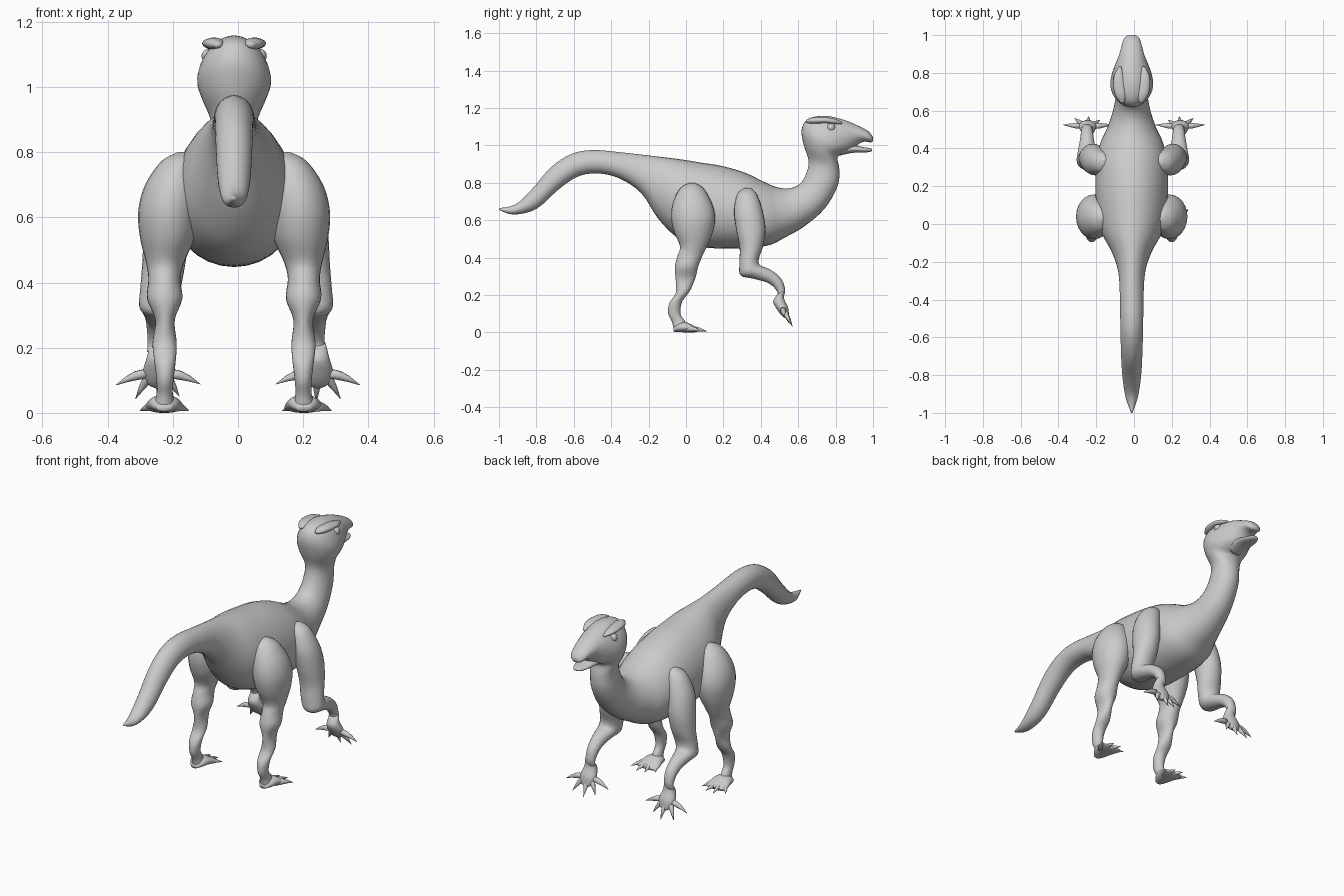
import bpy, bmesh, math
from mathutils import Vector

CX = -0.012  # the animal sits slightly left of the centre line


def finish(name, bm):
    bmesh.ops.recalc_face_normals(bm, faces=bm.faces)
    me = bpy.data.meshes.new(name)
    bm.to_mesh(me)
    bm.free()
    for p in me.polygons:
        p.use_smooth = True
    ob = bpy.data.objects.new(name, me)
    bpy.context.collection.objects.link(ob)
    return ob


def spline(a, b, c, d, t):
    return [0.5 * (2 * q + (r - p) * t + (2 * p - 5 * q + 4 * r - s) * t * t
                   + (3 * q - p - 3 * r + s) * t ** 3) for p, q, r, s in zip(a, b, c, d)]


def loft(name, secs, side=1, dx=CX, n=24, steps=4, egg=0.0):
    """Skin of oval sections: (y1, z1, y2, z2, half width, x centre)."""
    secs = [tuple(s) + (0,) * (6 - len(s)) for s in secs]
    pts = [secs[0]] + secs + [secs[-1]]
    rows = []
    for i in range(len(secs) - 1):
        rows += [spline(*pts[i:i + 4], k / steps) for k in range(steps)]
    rows.append(secs[-1])
    bm = bmesh.new()
    rings = []
    for y1, z1, y2, z2, w, x in rows:
        mid = Vector((0, (y1 + y2) / 2, (z1 + z2) / 2))
        up = Vector((0, (y1 - y2) / 2, (z1 - z2) / 2))
        ring = []
        for j in range(n):
            a = 2 * math.pi * j / n
            px = x + w * math.cos(a) * (1 - egg * math.sin(a))
            ring.append(bm.verts.new(mid + up * math.sin(a) + Vector((side * px + dx, 0, 0))))
        rings.append(ring)
    for r, q in zip(rings, rings[1:]):
        for j in range(n):
            bm.faces.new((r[j], r[(j + 1) % n], q[(j + 1) % n], q[j]))
    bm.faces.new(rings[0])
    bm.faces.new(rings[-1])
    return finish(name, bm)


def claws(name, base, tips, r, side, dx):
    """Curved tapering digits from one palm to several tips."""
    bm = bmesh.new()
    for tip in tips:
        a, b = Vector(base), Vector(tip)
        a = a + Vector(((b.x - a.x) * 0.25, 0, 0))
        d = (b - a).normalized()
        u = d.orthogonal().normalized()
        v = d.cross(u)
        prev = None
        for t, f in ((0, 1), (0.35, 0.95), (0.65, 0.6), (1, 0.04)):
            c = a.lerp(b, t) + Vector((0, 0, 0.006 * math.sin(math.pi * t)))
            ring = []
            for j in range(10):
                g = 2 * math.pi * j / 10
                p = c + (u * math.cos(g) + v * math.sin(g)) * r * f
                ring.append(bm.verts.new((side * p.x + dx, p.y, max(p.z, 0.002))))
            if prev:
                for j in range(10):
                    bm.faces.new((prev[j], prev[(j + 1) % 10], ring[(j + 1) % 10], ring[j]))
            else:
                bm.faces.new(ring)
            prev = ring
        bm.faces.new(prev)
    return finish(name, bm)


# Tail and trunk: top point, bottom point, half width
trunk = [
    (-1.0, .664, -.998, .654, .004), (-.91, .685, -.92, .63, .033), (-.82, .77, -.80, .66, .049),
    (-.72, .885, -.68, .765, .056), (-.61, .955, -.58, .832, .059), (-.5, .975, -.48, .85, .061),
    (-.38, .966, -.36, .825, .063), (-.26, .953, -.24, .745, .072), (-.15, .94, -.15, .61, .105),
    (-.04, .927, -.05, .51, .16), (.08, .908, .07, .46, .187), (.2, .888, .2, .448, .193),
    (.32, .852, .34, .452, .188), (.41, .808, .45, .468, .165)]
# Neck, skull and upper beak continue the same skin
neck_head = [
    (.48, .778, .53, .508, .13), (.55, .77, .63, .565, .1), (.61, .795, .74, .66, .082),
    (.645, .855, .81, .78, .072), (.655, .92, .82, .87, .07), (.63, 1.0, .81, .935, .098),
    (.618, 1.08, .845, .957, .113), (.65, 1.14, .88, .97, .106), (.74, 1.158, .905, .99, .088),
    (.84, 1.138, .928, 1.01, .068), (.925, 1.103, .955, 1.02, .054),
    (.975, 1.075, .985, 1.016, .042), (1.0, 1.045, .998, 1.018, .022)]
loft("body", trunk + neck_head, n=32, egg=0.08)

# Lower jaw
loft("lower_jaw", [(.84, 1.01, .82, .945, .05), (.9, 1.0, .89, .96, .05),
                   (.95, .99, .95, .962, .04), (.985, .985, .985, .965, .024),
                   (.995, .98, .995, .972, .01)])

for s, tag in ((-1, "left"), (1, "right")):
    # Brow ridge and eye
    loft("brow_" + tag, [(.64, 1.135, .645, 1.12, .01, .05), (.68, 1.15, .685, 1.115, .03, .058),
                         (.74, 1.15, .745, 1.118, .032, .066), (.79, 1.143, .79, 1.115, .024, .068),
                         (.835, 1.125, .835, 1.115, .006, .062)], s, n=14)
    bm = bmesh.new()
    bmesh.ops.create_uvsphere(bm, u_segments=16, v_segments=10, radius=0.022)
    bmesh.ops.translate(bm, verts=bm.verts, vec=(s * .078 + CX, .775, 1.095))
    finish("eye_" + tag, bm)

    # Hind leg: front point, back point, half width, x centre
    loft("hind_leg_" + tag, [
        (.045, .8, .02, .8, .012, .16), (.092, .772, -.03, .772, .055, .168),
        (.135, .7, -.068, .7, .085, .188), (.156, .62, -.08, .62, .094, .2),
        (.145, .54, -.065, .54, .085, .204), (.112, .46, -.032, .46, .058, .212),
        (.088, .41, -.045, .41, .049, .214), (.065, .35, -.06, .35, .054, .213),
        (.05, .29, -.055, .28, .03, .212), (.02, .22, -.055, .21, .037, .213),
        (-.02, .165, -.09, .155, .033, .212), (-.03, .1, -.095, .1, .026, .212),
        (-.005, .06, -.075, .055, .025, .213), (.01, .02, -.065, .015, .035, .214)], s)
    # Foot pad and toes
    loft("foot_" + tag, [(-.068, .025, -.068, .004, .02, .214), (-.04, .05, -.04, .002, .042, .214),
                         (0, .055, 0, 0, .052, .214), (.04, .036, .04, 0, .06, .214),
                         (.065, .022, .065, .004, .055, .214)], s)
    claws("toes_" + tag, (.214, 0, .018),
          [(.138, .075, .006), (.185, .108, .006), (.235, .112, .006), (.29, .08, .006)],
          .016, s, CX + .01 if s > 0 else CX)

    # Front limb: upper arm, bent elbow, forearm, wrist
    loft("front_limb_" + tag, [
        (.345, .772, .315, .772, .012, .15), (.378, .74, .275, .74, .05, .165),
        (.41, .65, .257, .65, .068, .195), (.425, .55, .268, .55, .07, .212),
        (.412, .46, .287, .45, .066, .222), (.39, .395, .285, .365, .062, .232),
        (.395, .36, .292, .305, .058, .24), (.43, .345, .36, .287, .046, .243),
        (.475, .32, .43, .268, .036, .243), (.515, .278, .468, .243, .031, .243),
        (.53, .225, .49, .21, .027, .244), (.522, .19, .487, .185, .028, .245)], s, -.006)
    # Hand and fingers
    loft("hand_" + tag, [(.525, .222, .49, .205, .024, .245), (.525, .18, .466, .166, .034, .245),
                         (.545, .135, .488, .12, .046, .245), (.55, .098, .515, .086, .036, .245),
                         (.55, .08, .535, .075, .012, .245)], s, 0)
    claws("fingers_" + tag, (.245, .518, .122),
          [(.115, .525, .088), (.18, .55, .05), (.24, .57, .03), (.315, .56, .042),
           (.375, .525, .085)], .015, s, 0)
